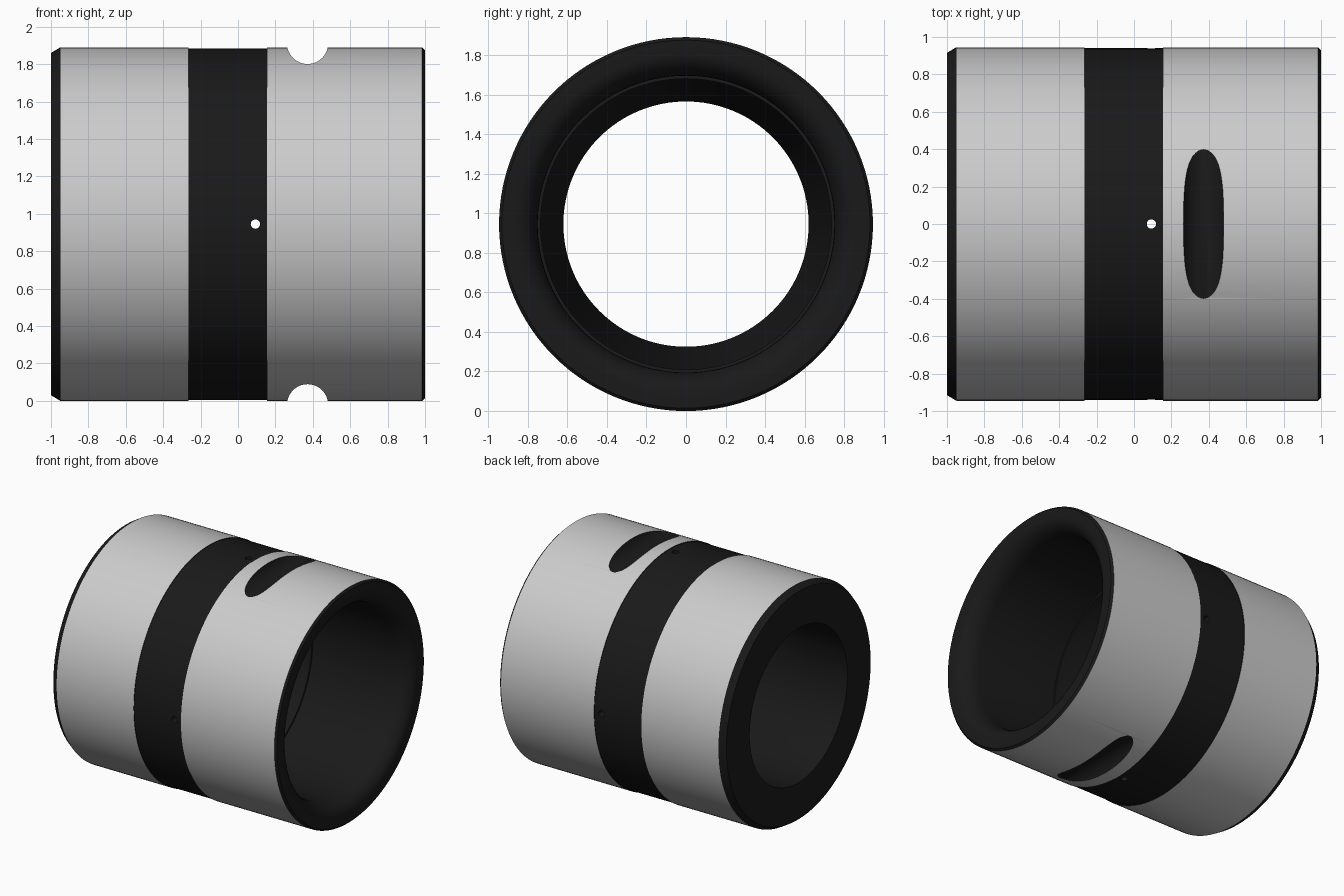
import bpy, bmesh, math
from mathutils import Matrix

if "Cube" in bpy.data.objects:
    bpy.data.objects.remove(bpy.data.objects["Cube"])

R = 0.945          # outer radius, also the height of the axis
SEG = 128


def material(name, c):
    m = bpy.data.materials.new(name)
    m.diffuse_color = (c, c, c, 1)
    m.use_nodes = True
    m.node_tree.nodes["Principled BSDF"].inputs["Base Color"].default_value = m.diffuse_color
    return m


black = material("black", 0.01)
steel = material("steel", 0.55)

# Closed (x, radius, slot) section; slot colours the strip to the next point
profile = [
    (-1.0, 0.62, 0), (-1.0, 0.915, 0), (-0.95, R, 1),            # left end, chamfer
    (-0.265, R, 0), (-0.265, R - 0.005, 0),                      # sunken band
    (0.155, R - 0.005, 0), (0.155, R, 1),
    (0.985, R, 0), (1.0, 0.93, 0),                               # right end
]
# Rounded bore mouth
for i in range(9):
    a = math.radians(90 * i / 8)
    profile.append((0.85 + 0.15 * math.cos(a), 0.865 - 0.115 * math.sin(a), 0))
# Bore, small step, taper, narrow neck
profile += [(0.14, 0.75, 0), (0.14, 0.735, 0), (0.06, 0.735, 0), (-0.65, 0.62, 0)]

# Sleeve body, turned around the x axis
bm = bmesh.new()
rings = []
for x, r, _ in profile:
    rings.append([bm.verts.new((x, r * math.cos(2 * math.pi * k / SEG),
                                R + r * math.sin(2 * math.pi * k / SEG)))
                  for k in range(SEG)])
for i, (_, _, slot) in enumerate(profile):
    a, b = rings[i], rings[(i + 1) % len(rings)]
    for k in range(SEG):
        n = (k + 1) % SEG
        bm.faces.new((a[k], a[n], b[n], b[k])).material_index = slot
bmesh.ops.recalc_face_normals(bm, faces=bm.faces)
mesh = bpy.data.meshes.new("sleeve")
bm.to_mesh(mesh)
bm.free()
mesh.materials.append(black)
mesh.materials.append(steel)
sleeve = bpy.data.objects.new("sleeve", mesh)
bpy.context.collection.objects.link(sleeve)


def cut(name, x, z, radius, along_y, segs):
    """Subtract a long cylinder and leave black walls."""
    b = bmesh.new()
    rot = Matrix.Rotation(math.pi / 2, 4, 'X') if along_y else Matrix()
    bmesh.ops.create_cone(b, cap_ends=True, segments=segs, radius1=radius, radius2=radius,
                          depth=3, matrix=Matrix.Translation((x, 0, z)) @ rot)
    me = bpy.data.meshes.new(name)
    b.to_mesh(me)
    b.free()
    me.materials.append(black)
    cutter = bpy.data.objects.new(name, me)
    bpy.context.collection.objects.link(cutter)
    cutter.hide_render = True
    mod = sleeve.modifiers.new(name, 'BOOLEAN')
    mod.operation, mod.solver, mod.object = 'DIFFERENCE', 'EXACT', cutter
    bpy.context.view_layer.objects.active = sleeve
    bpy.ops.object.modifier_apply(modifier=name)
    bpy.data.objects.remove(cutter)


# Round notches across the top and bottom
for side in (-1, 1):
    cut("notch_cutter", 0.372, R + side * 0.966, 0.11, True, 48)
# Small oil holes through the band, front to back and top to bottom
for along_y in (True, False):
    cut("oil_hole_cutter", 0.093, R, 0.025, along_y, 24)

bpy.ops.object.select_all(action='DESELECT')
sleeve.select_set(True)
bpy.context.view_layer.objects.active = sleeve
bpy.ops.object.shade_smooth_by_angle(angle=math.radians(25))
